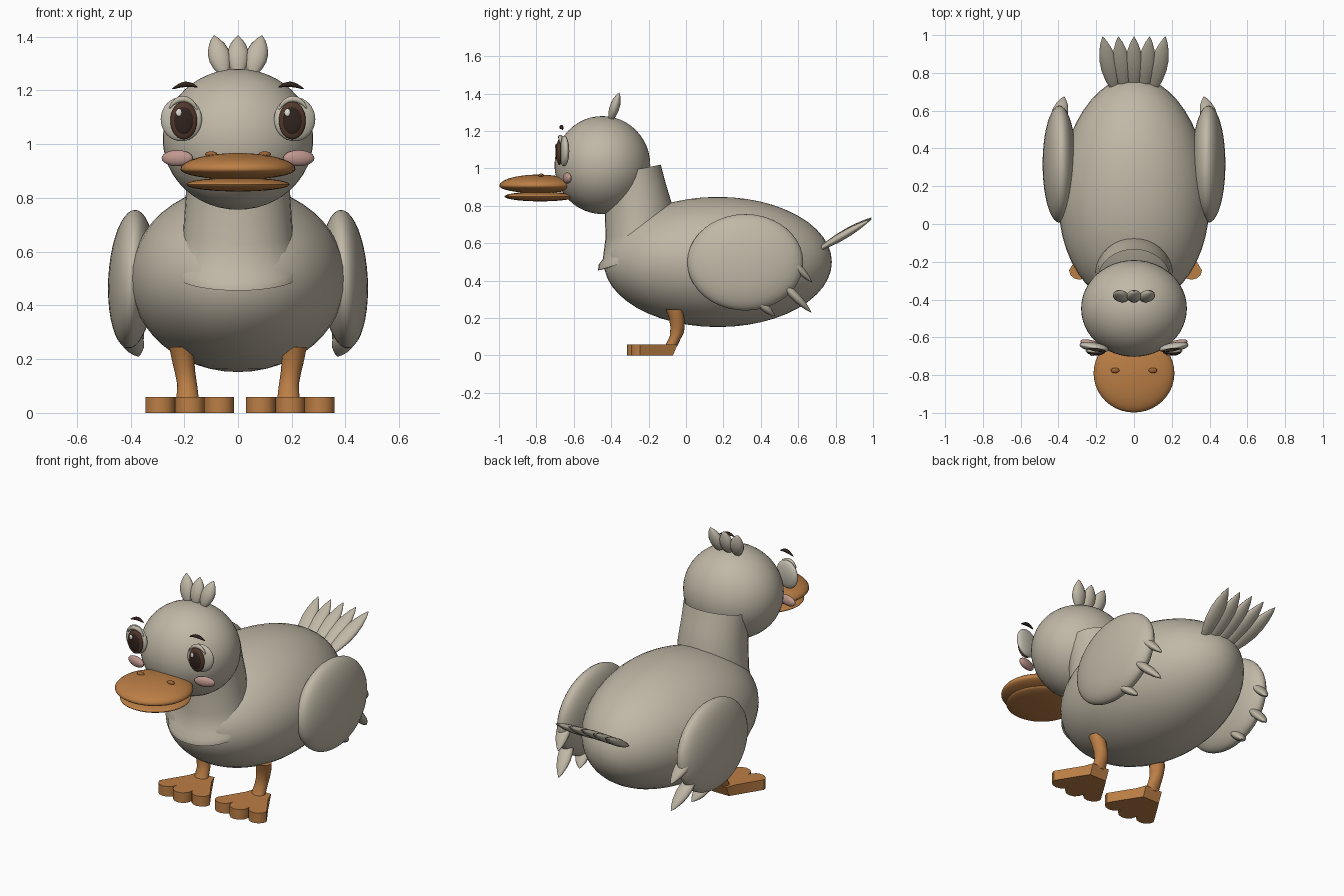
import bpy, bmesh, math
from mathutils import Vector, Matrix

if "Cube" in bpy.data.objects:
    bpy.data.objects.remove(bpy.data.objects["Cube"])


def mat(name, rgb):
    m = bpy.data.materials.new(name)
    m.diffuse_color = (*rgb, 1)
    m.use_nodes = True
    m.node_tree.nodes["Principled BSDF"].inputs["Base Color"].default_value = m.diffuse_color
    return m


PLUMAGE = mat("plumage", (0.53, 0.48, 0.385))
ORANGE = mat("orange", (0.50, 0.21, 0.06))
NOSTRIL = mat("dark orange", (0.33, 0.13, 0.035))
EYEWHITE = mat("eye white", (0.58, 0.54, 0.45))
BROWN = mat("iris brown", (0.085, 0.04, 0.025))
DARK = mat("pupil dark", (0.03, 0.017, 0.013))
PINK = mat("cheek pink", (0.52, 0.31, 0.27))
GLINT = mat("glint", (0.8, 0.78, 0.72))


def finish(name, bm, material, angle=40):
    bmesh.ops.recalc_face_normals(bm, faces=bm.faces)
    me = bpy.data.meshes.new(name)
    bm.to_mesh(me)
    bm.free()
    ob = bpy.data.objects.new(name, me)
    bpy.context.collection.objects.link(ob)
    me.materials.append(material)
    bpy.ops.object.select_all(action='DESELECT')
    ob.select_set(True)
    bpy.context.view_layer.objects.active = ob
    bpy.ops.object.shade_smooth_by_angle(angle=math.radians(angle))
    return ob


def ball(name, c, r, material, taper=0.0, rot=None, seg=32):
    """Ellipsoid; taper narrows it towards +y."""
    bm = bmesh.new()
    bmesh.ops.create_uvsphere(bm, u_segments=seg, v_segments=seg // 2, radius=1)
    for v in bm.verts:
        p = Vector((v.co.x * r[0] * (1 - taper * v.co.y), v.co.y * r[1], v.co.z * r[2]))
        v.co = (rot @ p if rot else p) + Vector(c)
    return finish(name, bm, material)


def loft(name, rings, material, n=16, cap=True, angle=40):
    """Skin a row of ellipses, each (centre, half axis u, half axis v)."""
    bm = bmesh.new()
    loops = []
    for c, u, v in rings:
        c, u, v = Vector(c), Vector(u), Vector(v)
        loops.append([bm.verts.new(c + u * math.cos(a) + v * math.sin(a))
                      for a in (2 * math.pi * i / n for i in range(n))])
    for a, b in zip(loops, loops[1:]):
        for i in range(n):
            j = (i + 1) % n
            bm.faces.new((a[i], a[j], b[j], b[i]))
    if cap:
        bm.faces.new(loops[0])
        bm.faces.new(loops[-1])
    return finish(name, bm, material, angle)


LEAF = [(0, .25), (.08, .5), (.22, .8), (.4, 1), (.58, .98), (.75, .76), (.9, .4), (1, .03)]


def feather(name, base, tip, side, half_w, half_t):
    """Pointed leaf from base to tip, flat across the given side direction."""
    base, tip = Vector(base), Vector(tip)
    d = (tip - base).normalized()
    u = Vector(side)
    u = (u - d * u.dot(d)).normalized()
    v = d.cross(u)
    loft(name, [(base.lerp(tip, t), u * half_w * r, v * half_t * r) for t, r in LEAF],
         PLUMAGE, 14, angle=60)


# Body and head
ball("body", (0, .17, .5), (.4, .61, .348), PLUMAGE, taper=.07, seg=48)
ball("head", (0, -.447, 1.018), (.28, .256, .262), PLUMAGE, seg=48)

# Neck collar, open at the top, with a lip at the breast
loft("neck", [
    ((0, -.265, .52), (.215, 0, 0), (0, .18, .06)),
    ((0, -.265, .515), (.235, 0, 0), (0, .205, .06)),
    ((0, -.265, .545), (.235, 0, 0), (0, .203, .06)),
    ((0, -.26, .565), (.22, 0, 0), (0, .185, .05)),
    ((0, -.25, .66), (.205, 0, 0), (0, .18, .03)),
    ((0, -.255, .80), (.195, 0, 0), (0, .18, .01)),
    ((0, -.27, .90), (.19, 0, 0), (0, .163, .015)),
    ((0, -.29, .99), (.19, 0, 0), (0, .155, .03)),
], PLUMAGE, 32, cap=False)

# Crown tuft
for i in (-1, 0, 1):
    feather("crown_feather", (.05 * i, -.405, 1.255), (.09 * i, -.357, 1.405),
            (1, 0, 0), .041, .027)

# Tail fan
for i in range(-2, 3):
    feather("tail_feather", (.05 * i, .70, .56), (.083 * i, .992, .738 - .004 * abs(i)),
            (1, 0, 0), .046, .022)

# Wing feathers as base y, base z, tip y, tip z
WING_TIPS = [(.51, .56, .675, .39), (.49, .41, .67, .23), (.35, .32, .475, .21)]

for s in (-1, 1):
    # Wings
    ball("wing", (s * .395, .317, .498), (.088, .31, .258), PLUMAGE,
         rot=Matrix.Rotation(s * math.radians(-3), 3, 'Y'), seg=40)
    for by, bz, ty, tz in WING_TIPS:
        feather("wing_feather", (s * .415, by, bz), (s * .37, ty, tz), (1, 0, 0), .042, .024)

    # Legs
    fx = .187 * s + .008
    path = [(.212, -.062, .245, .044, 0), (.205, -.05, .20, .042, -.1), (.197, -.045, .15, .038, 0),
            (.19, -.05, .11, .037, .2), (.188, -.07, .07, .04, .4), (.187, -.088, .035, .042, .4)]
    loft("leg", [((s * x, y, z), (r, 0, 0), (0, r, r * k)) for x, y, z, r, k in path], ORANGE, 16)

    # Webbed feet with three scalloped toes
    bm = bmesh.new()
    outline = [(.055, -.045), (-.055, -.045), (-.075, -.10)]
    for toe, cy in ((-.11, -.245), (0, -.265), (.11, -.245)):
        outline += [(toe - .055 * math.cos(a), cy - .05 * math.sin(a))
                    for a in (math.pi * k / 6 for k in range(7))]
    outline.append((.075, -.10))
    clean = [p for k, p in enumerate(outline) if math.dist(p, outline[k - 1]) > .001]
    face = bm.faces.new([bm.verts.new((fx + x, y, .008)) for x, y in clean])
    top = bmesh.ops.extrude_face_region(bm, geom=[face])["geom"]
    for v in top:
        if isinstance(v, bmesh.types.BMVert):
            v.co.z = .06
    for v in bm.verts:
        if v.co.z < .02 and v.co.y > -.08:
            v.co.y -= .025
        if v.co.z < .02:
            v.co.z = 0.0
    finish("foot", bm, ORANGE, 35)

    # Eyes: rim, lid, iris, pupil, glint
    ball("eye", (s * .211, -.652, 1.093), (.078, .025, .082), EYEWHITE,
         rot=Matrix.Rotation(s * math.radians(10), 3, 'Z'))
    ball("iris", (s * .202, -.677, 1.088), (.05, .017, .07), BROWN)
    ball("pupil", (s * .202, -.686, 1.088), (.037, .011, .052), DARK)
    ball("eye_glint", (s * .202 - .018, -.695, 1.118), (.011, .005, .015), GLINT, seg=12)
    lid = []
    for k in range(9):
        t = k / 8
        a = math.radians(35 + 115 * t)
        w = .003 + .009 * math.sin(math.pi * t)
        d = Vector((s * math.cos(a), 0, math.sin(a)))
        lid.append((Vector((s * .205, -.672, 1.088)) + Vector((d.x * .062, 0, d.z * .08)),
                    d * w, (0, w, 0)))
    loft("eyelid", lid, PLUMAGE, 10)

    # Arched eyebrows
    brow = []
    for k in range(9):
        t = k / 8
        w = .0015 + .0085 * math.sin(math.pi * t) ** .8
        brow.append(((s * (.15 + .095 * t), -.672 + .012 * t, 1.206 + .017 * math.sin(math.pi * (.12 + .88 * t))),
                     (0, 0, w), (0, w, 0)))
    loft("eyebrow", brow, DARK, 10)

    # Cheeks and nostrils
    ball("cheek", (s * .226, -.635, .948), (.06, .02, .03), PINK,
         rot=Matrix.Rotation(s * math.radians(14), 3, 'Z'), seg=24)
    ball("nostril", (s * .1, -.775, .963), (.023, .014, .01), NOSTRIL, seg=16)

# Bill: domed upper half over a thinner lower half
upper = ball("upper_bill", (0, -.79, .907), (.214, .208, .06), ORANGE, seg=40)
for v in upper.data.vertices:
    if v.co.z < .907:
        v.co.z = .907 + (v.co.z - .907) * .65
ball("lower_bill", (0, -.78, .85), (.192, .19, .026), ORANGE, seg=40)
